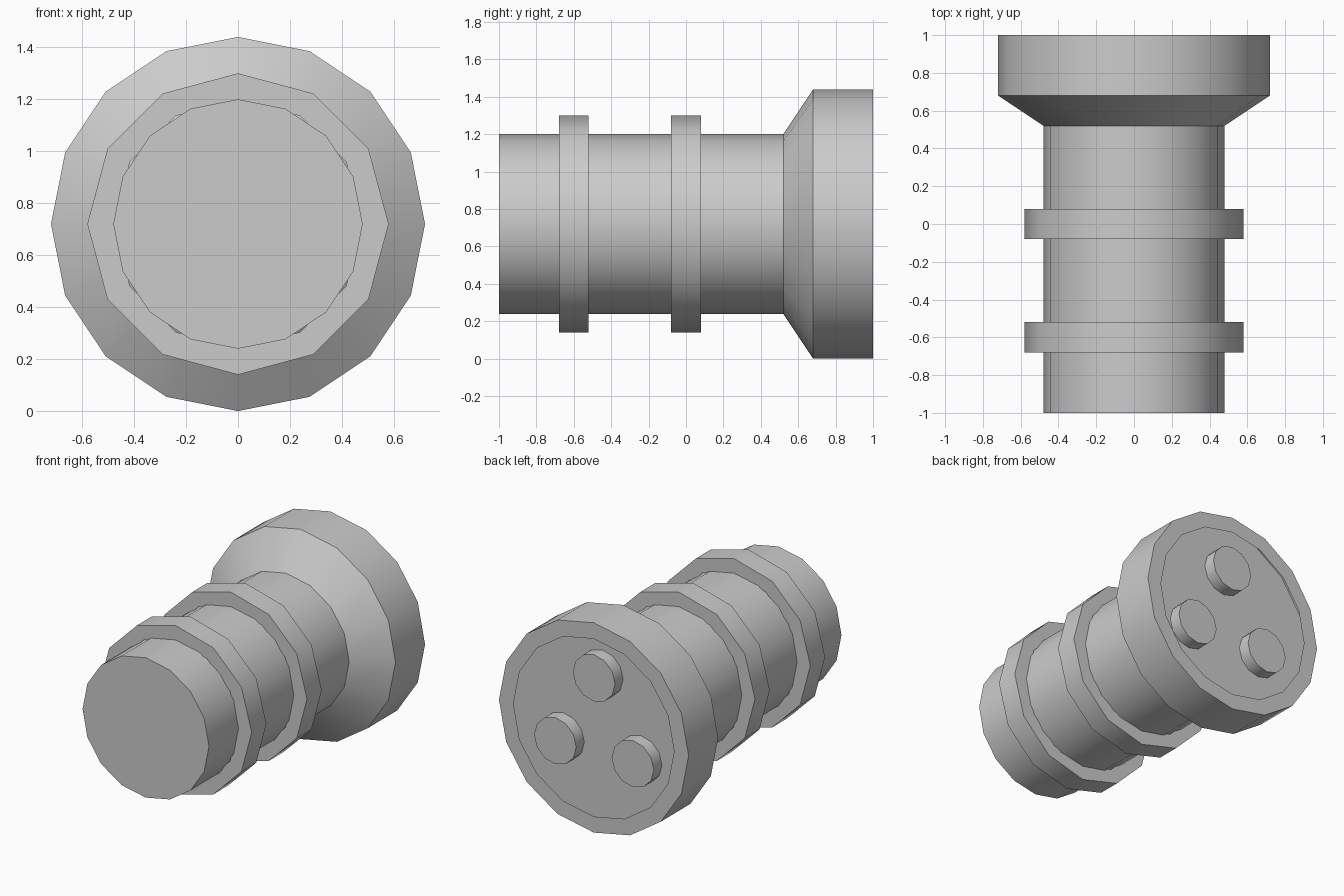
import bpy, bmesh, math

if "Cube" in bpy.data.objects:
    bpy.data.objects.remove(bpy.data.objects["Cube"])

CZ = 0.72  # height of the long axis

grey = bpy.data.materials.new("plain grey")
grey.diffuse_color = (0.6, 0.6, 0.6, 1)
grey.use_nodes = True
grey.node_tree.nodes["Principled BSDF"].inputs["Base Color"].default_value = grey.diffuse_color


def lathe(name, profile, sides, closed=False, cx=0.0, cz=CZ):
    """Revolve (radius, y) points around an axis parallel to y."""
    bm = bmesh.new()
    rings = []
    for r, y in profile:
        if r == 0:
            rings.append([bm.verts.new((cx, y, cz))] * sides)
        else:
            angles = [2 * math.pi * i / sides for i in range(sides)]
            rings.append([bm.verts.new((cx + r * math.cos(a), y, cz + r * math.sin(a)))
                          for a in angles])
    pairs = list(zip(rings, rings[1:]))
    if closed:
        pairs.append((rings[-1], rings[0]))
    for a, b in pairs:
        for i in range(sides):
            j = (i + 1) % sides
            bm.faces.new(list(dict.fromkeys((a[i], a[j], b[j], b[i]))))
    bmesh.ops.recalc_face_normals(bm, faces=bm.faces)
    mesh = bpy.data.meshes.new(name)
    bm.to_mesh(mesh)
    bm.free()
    mesh.materials.append(grey)
    ob = bpy.data.objects.new(name, mesh)
    bpy.context.collection.objects.link(ob)
    bpy.ops.object.select_all(action='DESELECT')
    ob.select_set(True)
    bpy.context.view_layer.objects.active = ob
    bpy.ops.object.shade_smooth_by_angle(angle=math.radians(35))
    return ob


# main barrel with flared head; the head has a lip around a recessed floor
lathe("barrel_and_head", [
    (0, -1.0), (0.48, -1.0), (0.48, 0.52), (0.72, 0.68), (0.72, 1.0),
    (0.61, 1.0), (0.70, 0.96), (0.70, 0.91), (0, 0.91)], 16)

# two collars around the barrel
for n, y in enumerate((-0.6, 0.0), 1):
    lathe(f"collar_{n}", [(0.48, y - 0.08), (0.58, y - 0.08),
                          (0.58, y + 0.08), (0.48, y + 0.08)], 12, closed=True)

# three pins inside the head
for n in range(3):
    a = math.radians(90 + 120 * n)
    lathe(f"pin_{n + 1}", [(0, 0.9), (0.16, 0.9), (0.16, 0.998), (0, 0.998)], 12,
          cx=0.34 * math.cos(a), cz=CZ + 0.34 * math.sin(a))
